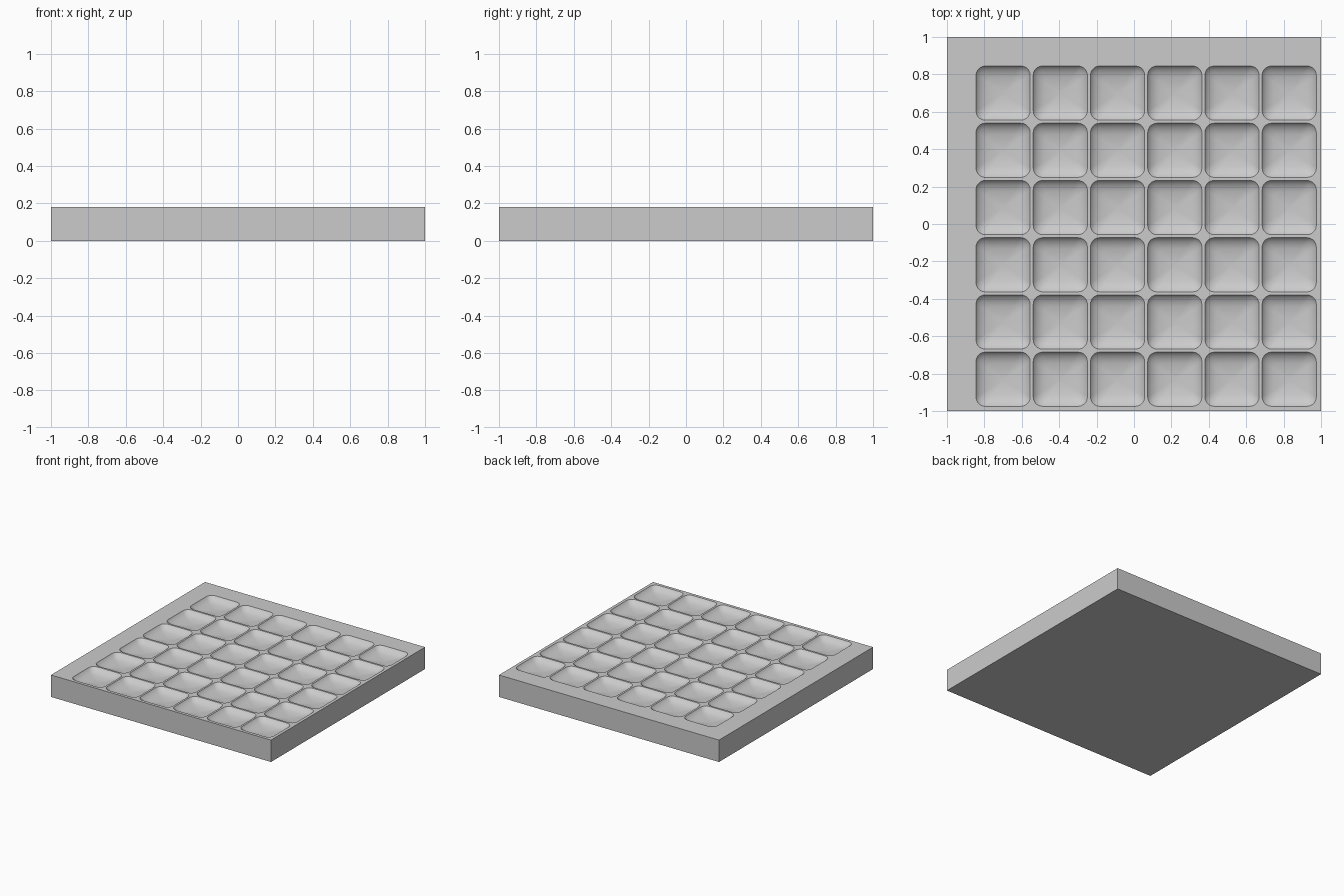
import bpy, bmesh, math

if "Cube" in bpy.data.objects:
    bpy.data.objects.remove(bpy.data.objects["Cube"])

COUNT = 6
PITCH = 0.306
FIRST = -0.70          # centre of the first column
HALF = 0.145           # half width of a well
RADIUS = 0.05          # corner radius of a well
HEIGHT = 0.18
ARC = 5                # segments per rounded corner
# well section: (inset from rim, depth below top)
SECTION = [(0, 0), (0.005, 0.008), (0.02, 0.021), (0.04, 0.032),
           (0.06, 0.038), (0.10, 0.044)]
CENTRE_DEPTH = 0.047

bm = bmesh.new()
# grid lines: wide margin on the left and back, narrow on the right and front
lines = [-1.0] + [FIRST + PITCH * (i - 0.5) for i in range(COUNT + 1)] + [1.0]
n = len(lines)
grid = [[bm.verts.new((x, -y, HEIGHT)) for y in lines] for x in lines]


def ring(cx, cy, inset, depth):
    """Rounded square, one list of points per corner, counter-clockwise."""
    scale = 1 - inset / HALF
    corners = []
    for c, (sx, sy) in enumerate(((1, 1), (-1, 1), (-1, -1), (1, -1))):
        pts = []
        for k in range(ARC + 1):
            a = math.pi / 2 * (c + k / ARC)
            x = sx * (HALF - RADIUS) + RADIUS * math.cos(a)
            y = sy * (HALF - RADIUS) + RADIUS * math.sin(a)
            pts.append(bm.verts.new((cx + x * scale, cy + y * scale, HEIGHT - depth)))
        corners.append(pts)
    return corners


def well(cell, cx, cy):
    """Top surface around one opening, and the rounded bowl below it."""
    rim = ring(cx, cy, 0, 0)
    for c in range(4):
        for a, b in zip(rim[c], rim[c][1:]):
            bm.faces.new((cell[c], b, a))
        d = (c + 1) % 4
        bm.faces.new((cell[c], cell[d], rim[d][0], rim[c][-1]))
    upper = sum(rim, [])
    for inset, depth in SECTION[1:]:
        lower = sum(ring(cx, cy, inset, depth), [])
        for k in range(len(upper)):
            m = (k + 1) % len(upper)
            bm.faces.new((upper[k], upper[m], lower[m], lower[k]))
        upper = lower
    mid = bm.verts.new((cx, cy, HEIGHT - CENTRE_DEPTH))
    for k in range(len(upper)):
        bm.faces.new((upper[k], upper[(k + 1) % len(upper)], mid))


# top surface: wells in the middle, plain margins around them
for i in range(n - 1):
    for j in range(n - 1):
        cell = [grid[i + 1][j], grid[i][j], grid[i][j + 1], grid[i + 1][j + 1]]
        if 0 < i <= COUNT and 0 < j <= COUNT:
            well(cell, FIRST + PITCH * (i - 1), -(FIRST + PITCH * (j - 1)))
        else:
            bm.faces.new(cell)

# side walls and underside
outline = ([grid[i][0] for i in range(n - 1)] + [grid[n - 1][j] for j in range(n - 1)]
           + [grid[i][n - 1] for i in range(n - 1, 0, -1)]
           + [grid[0][j] for j in range(n - 1, 0, -1)])
base = [bm.verts.new((v.co.x, v.co.y, 0)) for v in outline]
for k in range(len(base)):
    m = (k + 1) % len(base)
    bm.faces.new((outline[k], outline[m], base[m], base[k]))
bm.faces.new(base)
bmesh.ops.recalc_face_normals(bm, faces=bm.faces[:])

mesh = bpy.data.meshes.new("well_tray")
bm.to_mesh(mesh)
bm.free()
tray = bpy.data.objects.new("well_tray", mesh)
bpy.context.collection.objects.link(tray)

grey = bpy.data.materials.new("plain_grey")
grey.diffuse_color = (0.6, 0.6, 0.6, 1)
grey.use_nodes = True
grey.node_tree.nodes["Principled BSDF"].inputs["Base Color"].default_value = grey.diffuse_color
mesh.materials.append(grey)

# keep the rims and outer edges crisp
bpy.context.view_layer.objects.active = tray
tray.select_set(True)
bpy.ops.object.shade_smooth_by_angle(angle=math.radians(35))
